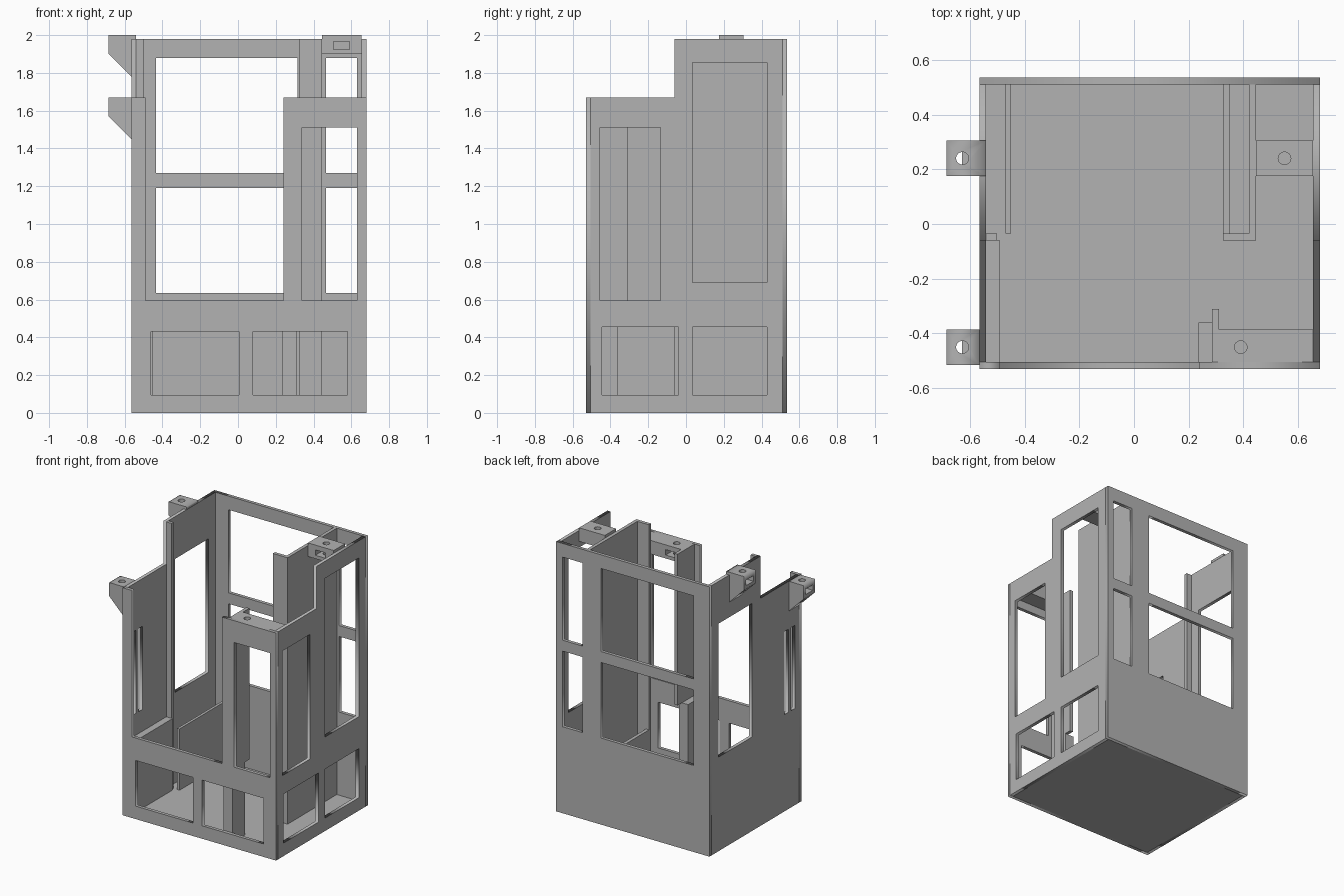
import bpy
from mathutils import Matrix

if "Cube" in bpy.data.objects:
    bpy.data.objects.remove(bpy.data.objects["Cube"], do_unlink=True)

# One material
grey = bpy.data.materials.new("plain grey")
grey.use_nodes = True
COLOUR = (0.45, 0.45, 0.45, 1)
grey.diffuse_color = COLOUR
grey.node_tree.nodes["Principled BSDF"].inputs["Base Color"].default_value = COLOUR

# Outer shell limits and wall thickness
X0, X1, Y0, Y1 = -0.565, 0.68, -0.53, 0.535
T = 0.025
STEP_Y, LOW, HIGH, SILL = -0.06, 1.67, 1.98, 0.595

# Local panel axes: outline u, outline v, thickness
AXES = {
    "x": ((0, 1, 0), (0, 0, 1), (1, 0, 0)),
    "y": ((1, 0, 0), (0, 0, 1), (0, 1, 0)),
    "z": ((1, 0, 0), (0, 1, 0), (0, 0, 1)),
}


def rect(u0, u1, v0, v1):
    return [(u0, v0), (u1, v0), (u1, v1), (u0, v1)]


def bake(obj):
    """Replace an object by its evaluated mesh."""
    deps = bpy.context.evaluated_depsgraph_get()
    mesh = bpy.data.meshes.new_from_object(obj.evaluated_get(deps))
    name = obj.name
    bpy.data.objects.remove(obj, do_unlink=True)
    new = bpy.data.objects.new(name, mesh)
    bpy.context.collection.objects.link(new)
    return new


def panel(name, axis, lo, hi, outline, holes=()):
    """Flat plate between lo and hi on an axis, with an outline and holes."""
    curve = bpy.data.curves.new(name, "CURVE")
    curve.dimensions = "2D"
    curve.fill_mode = "BOTH"
    curve.extrude = (hi - lo) / 2
    for loop in (outline, *holes):
        spline = curve.splines.new("POLY")
        spline.points.add(len(loop) - 1)
        for point, (u, v) in zip(spline.points, loop):
            point.co = (u, v, 0, 1)
        spline.use_cyclic_u = True
    obj = bpy.data.objects.new(name, curve)
    bpy.context.collection.objects.link(obj)
    obj = bake(obj)
    frame = Matrix(AXES[axis]).transposed().to_4x4()
    frame.translation = Matrix(AXES[axis])[2] * ((lo + hi) / 2)
    obj.data.transform(frame)
    if frame.determinant() < 0:
        obj.data.flip_normals()
    obj.data.materials.clear()
    obj.data.materials.append(grey)
    return obj


def box(name, x0, x1, y0, y1, z0, z1):
    bpy.ops.mesh.primitive_cube_add(
        size=1, location=((x0 + x1) / 2, (y0 + y1) / 2, (z0 + z1) / 2))
    obj = bpy.context.object
    obj.name = name
    obj.scale = (x1 - x0, y1 - y0, z1 - z0)
    bpy.ops.object.transform_apply(location=True, rotation=False, scale=True)
    obj.data.materials.append(grey)
    return obj


def drill(obj, x, y, top, depth, slot):
    """Cut a screw hole and a nut slot, then remove the cutters."""
    bpy.ops.mesh.primitive_cylinder_add(
        vertices=32, radius=0.023, depth=depth + 0.1,
        location=(x, y, top - depth / 2 + 0.05))
    for cutter in (bpy.context.object, box("slot_cutter", *slot)):
        cutter.hide_render = True
        mod = obj.modifiers.new("cut", "BOOLEAN")
        mod.operation = "DIFFERENCE"
        mod.solver = "EXACT"
        mod.object = cutter
    cutters = [m.object for m in obj.modifiers]
    obj = bake(obj)
    for cutter in cutters:
        bpy.data.objects.remove(cutter, do_unlink=True)
    obj.data.materials.clear()
    obj.data.materials.append(grey)


# Shell: floor, front, back and sides
box("floor", X0 + T, X1 - T, Y0 + T, Y1 - T, 0, T)
panel("front_wall", "y", Y0, Y0 + T,
      [(X0, 0), (X1, 0), (X1, LOW), (0.24, LOW), (0.24, SILL),
       (-0.49, SILL), (-0.49, LOW), (X0, LOW)],
      [rect(-0.46, 0.005, 0.095, 0.43), rect(0.08, 0.58, 0.095, 0.43),
       rect(0.34, 0.63, SILL, 1.51)])
panel("back_wall", "y", Y1 - T, Y1, rect(X0, X1, 0, HIGH),
      [rect(a, b, c, d) for a, b in ((-0.435, 0.315), (0.465, 0.63))
       for c, d in ((0.635, 1.19), (1.27, 1.88))])
side = [(Y0 + T, 0), (Y1 - T, 0), (Y1 - T, HIGH),
        (STEP_Y, HIGH), (STEP_Y, LOW), (Y0 + T, LOW)]
panel("left_wall", "x", X1 - T, X1, side,
      [rect(-0.445, -0.04, 0.095, 0.455), rect(0.035, 0.43, 0.095, 0.455),
       rect(-0.455, -0.135, SILL, 1.51), rect(0.035, 0.43, 0.69, 1.855)])
panel("right_wall", "x", X0, X0 + T, side,
      [rect(0.04, 0.43, 0.69, 1.67), rect(-0.46, -0.41, 0.71, 1.32),
       rect(-0.38, -0.335, 0.71, 1.32)])

# Inner walls, returns and guides
box("inner_partition", 0.42, 0.445, STEP_Y + T, Y1 - T, T, HIGH)
box("partition_return", 0.325, 0.445, STEP_Y, STEP_Y + T, T, HIGH)
box("right_return", X0 + T, -0.5, STEP_Y, STEP_Y + T, T, HIGH)
box("left_low_guide", 0.325, 0.35, STEP_Y + T, Y1 - T, T, 0.475)
box("right_low_guide", -0.47, -0.45, STEP_Y + T, Y1 - T, T, 0.475)
box("right_ledge", X0 + T, -0.49, Y0 + T, STEP_Y, T, 0.55)
box("front_post", 0.235, 0.31, Y0 + T, -0.36, T, 0.56)
box("front_column_wall", 0.285, 0.31, Y0 + T, -0.31, 0.56, LOW)

# Screw blocks between the walls
block = box("front_screw_block", 0.31, X1 - T, Y0 + T, -0.385, LOW - 0.1, LOW)
drill(block, 0.39, -0.45, LOW, 0.09,
      (0.345, 0.435, -0.495, -0.3, LOW - 0.075, LOW - 0.035))
block = box("back_screw_block", 0.445, X1 - T, 0.175, 0.305, 1.9, 2)
drill(block, 0.55, 0.24, 2, 0.09, (0.505, 0.59, 0.1, 0.285, 1.925, 1.965))

# Tapered outer brackets on the right side
for name, y, top, lip in (("front_bracket", -0.45, LOW, []),
                          ("back_bracket", 0.24, 2, [(X0 + T, HIGH), (X0, HIGH)])):
    inner = X0 + T if lip else X0
    bracket = panel(name, "y", y - 0.065, y + 0.065,
                    [(-0.685, top), (-0.685, top - 0.1), (X0, top - 0.22)]
                    + lip[::-1] + [(inner, top)])
    drill(bracket, -0.627, y, top, 0.156,
          (-0.8, -0.585, y - 0.043, y + 0.043, top - 0.075, top - 0.035))
